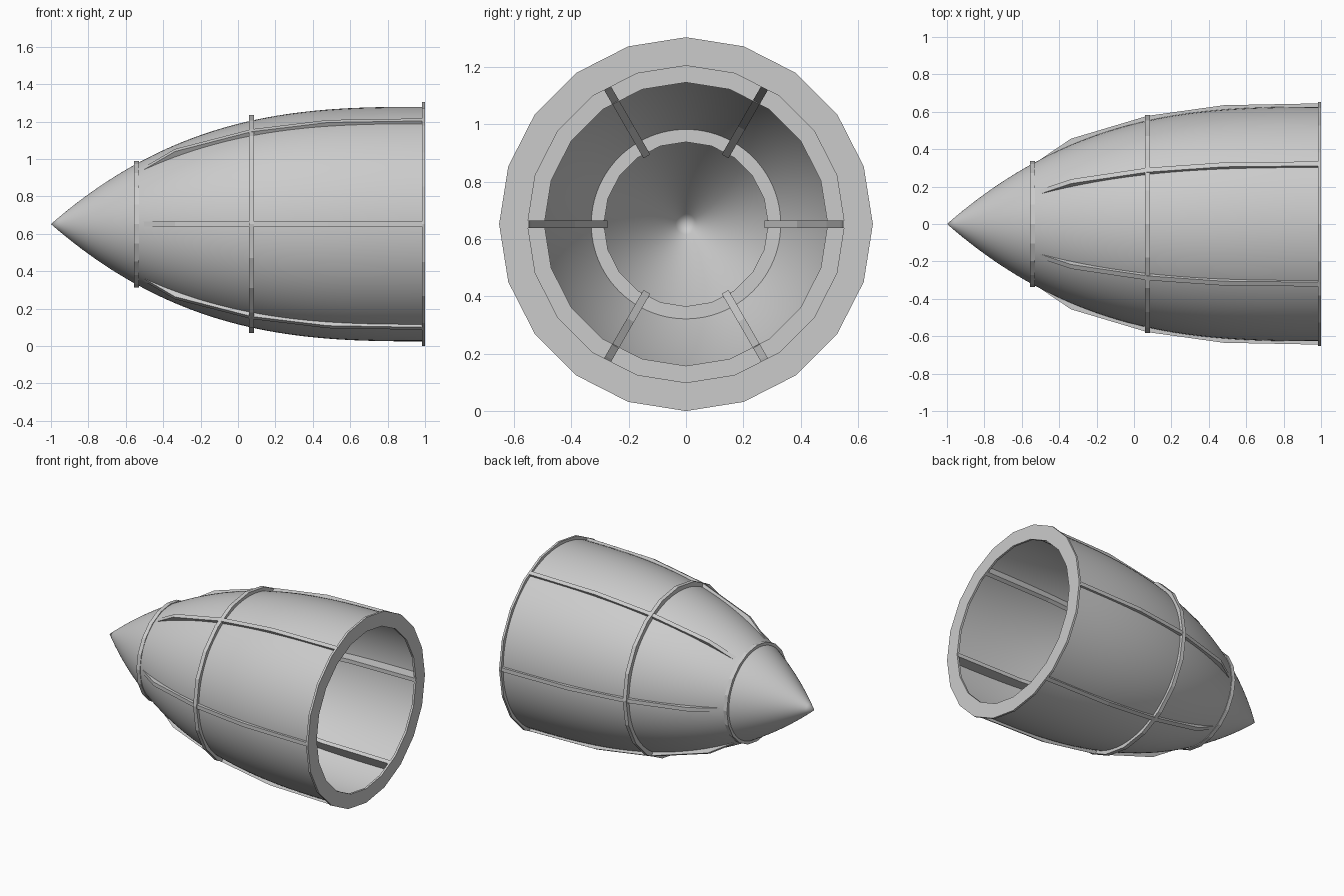
import bpy, bmesh, math
from mathutils import Vector

cube = bpy.data.objects.get("Cube")
if cube:
    bpy.data.objects.remove(cube, do_unlink=True)

AXIS_Z = 0.652
BORE = 0.848      # inner to outer radius ratio of rings and ribs

grey = bpy.data.materials.new("light_grey")
grey.use_nodes = True
grey.diffuse_color = (0.6, 0.6, 0.6, 1)
grey.node_tree.nodes["Principled BSDF"].inputs["Base Color"].default_value = (0.6, 0.6, 0.6, 1)


def polar(x, r, angle):
    """Point around the long axis; angle zero points along +y."""
    return Vector((x, r * math.cos(angle), r * math.sin(angle)))


def finish(name, bm):
    bmesh.ops.recalc_face_normals(bm, faces=bm.faces)
    mesh = bpy.data.meshes.new(name)
    bm.to_mesh(mesh)
    bm.free()
    mesh.materials.append(grey)
    obj = bpy.data.objects.new(name, mesh)
    obj.location.z = AXIS_Z
    bpy.context.collection.objects.link(obj)
    return obj


def bridge(bm, a, b):
    """Join two closed loops of vertices with quads."""
    n = len(a)
    return [bm.faces.new((a[i], a[(i + 1) % n], b[(i + 1) % n], b[i])) for i in range(n)]


# Thin pointed shell, open at the rear
def nose_shell(steps=48, sides=96):
    bm = bmesh.new()
    tip = bm.verts.new((-1, 0, 0))
    last = None
    for k in range(1, steps + 1):
        s = k / steps
        r = 0.627 * (1 - (1 - s) ** 2.78)
        loop = [bm.verts.new(polar(-1 + 1.998 * s, r, math.tau * i / sides)) for i in range(sides)]
        if last:
            bridge(bm, last, loop)
        else:
            for i in range(sides):
                bm.faces.new((tip, loop[i], loop[(i + 1) % sides]))
        last = loop
    for f in bm.faces:
        f.smooth = True
    obj = finish("nose_shell", bm)
    # Make the normals face outward
    face = obj.data.polygons[-1]
    if face.normal.dot(Vector((0, face.center.y, face.center.z))) < 0:
        obj.data.flip_normals()


# Flat twenty-sided hoops
def ring(name, x0, x1, radius, sides=20):
    bm = bmesh.new()
    section = ((x0, radius), (x1, radius), (x1, radius * BORE), (x0, radius * BORE))
    loops = [[bm.verts.new(polar(x, r, math.tau * i / sides)) for i in range(sides)]
             for x, r in section]
    for k in range(4):
        bridge(bm, loops[k], loops[(k + 1) % 4])
    finish(name, bm)


# Lengthwise ribs that follow the shell in straight pieces
def rib(name, angle, half=0.0135):
    path = ((-0.535, 0.322), (-0.337, 0.456), (0.072, 0.578), (0.48, 0.635), (0.998, 0.645))
    bm = bmesh.new()
    side = polar(0, half, angle + math.pi / 2)
    loops = []
    for x, r in path:
        outer, inner = polar(x, r, angle), polar(x, r * BORE, angle)
        loops.append([bm.verts.new(p) for p in
                      (outer - side, outer + side, inner + side, inner - side)])
    for a, b in zip(loops, loops[1:]):
        bridge(bm, a, b)
    bm.faces.new(loops[0])
    bm.faces.new(loops[-1])
    finish(name, bm)


nose_shell()
ring("front_ring", -0.555, -0.528, 0.338)
ring("middle_ring", 0.058, 0.085, 0.583)
ring("rear_ring", 0.985, 1.0, 0.652)
for i in range(6):
    rib(f"rib_{i + 1}", math.tau * i / 6)
